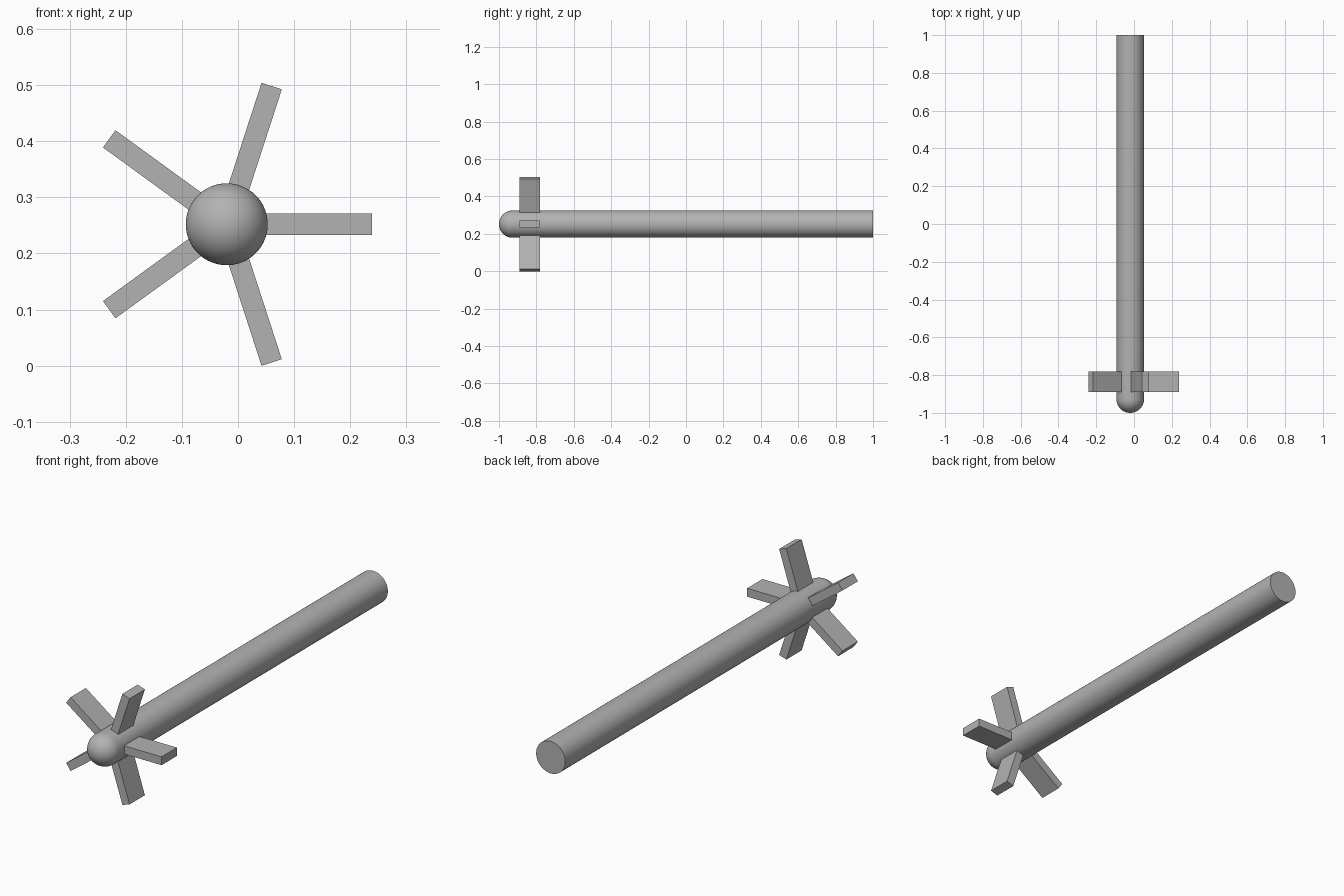
import bpy, bmesh, math
from mathutils import Matrix, Vector

if "Cube" in bpy.data.objects:
    bpy.data.objects.remove(bpy.data.objects["Cube"])

CX, CZ = -0.02, 0.252      # long axis position
R = 0.073                  # tube radius
SEG = 64

grey = bpy.data.materials.new("plain_grey")
grey.diffuse_color = (0.45, 0.45, 0.45, 1)
grey.use_nodes = True
grey.node_tree.nodes["Principled BSDF"].inputs["Base Color"].default_value = grey.diffuse_color


def make_object(name, bm):
    bmesh.ops.recalc_face_normals(bm, faces=bm.faces)
    mesh = bpy.data.meshes.new(name)
    bm.to_mesh(mesh)
    bm.free()
    mesh.materials.append(grey)
    obj = bpy.data.objects.new(name, mesh)
    bpy.context.collection.objects.link(obj)
    return obj


# Tube with rounded nose and flat tail, turned around the y axis
profile = [(0, -1.0)]
for i in range(1, 17):
    a = math.radians(90 * i / 16)
    profile.append((R * math.sin(a), -1 + R - R * math.cos(a)))
profile += [(R, 1.0), (0, 1.0)]

bm = bmesh.new()
verts = [bm.verts.new((CX + r, y, CZ)) for r, y in profile]
edges = [bm.edges.new(pair) for pair in zip(verts, verts[1:])]
bmesh.ops.spin(bm, geom=verts + edges, cent=(CX, 0, CZ), axis=(0, 1, 0),
               angle=math.tau, steps=SEG)
bmesh.ops.remove_doubles(bm, verts=bm.verts, dist=1e-5)
body = make_object("rounded_tube", bm)
bpy.context.view_layer.objects.active = body
body.select_set(True)
bpy.ops.object.shade_smooth_by_angle(angle=math.radians(30))

# Five flat fins spaced evenly around the nose end
INNER, OUTER = 0.06, 0.259
for i in range(5):
    bm = bmesh.new()
    bmesh.ops.create_cube(bm, size=1)
    bmesh.ops.scale(bm, vec=Vector((OUTER - INNER, 0.11, 0.038)), verts=bm.verts)
    bmesh.ops.translate(bm, vec=Vector(((INNER + OUTER) / 2, 0, 0)), verts=bm.verts)
    place = (Matrix.Translation((CX, -0.835, CZ))
             @ Matrix.Rotation(-math.tau * i / 5, 4, 'Y'))
    bm.transform(place)
    make_object(f"fin_{i + 1}", bm)
